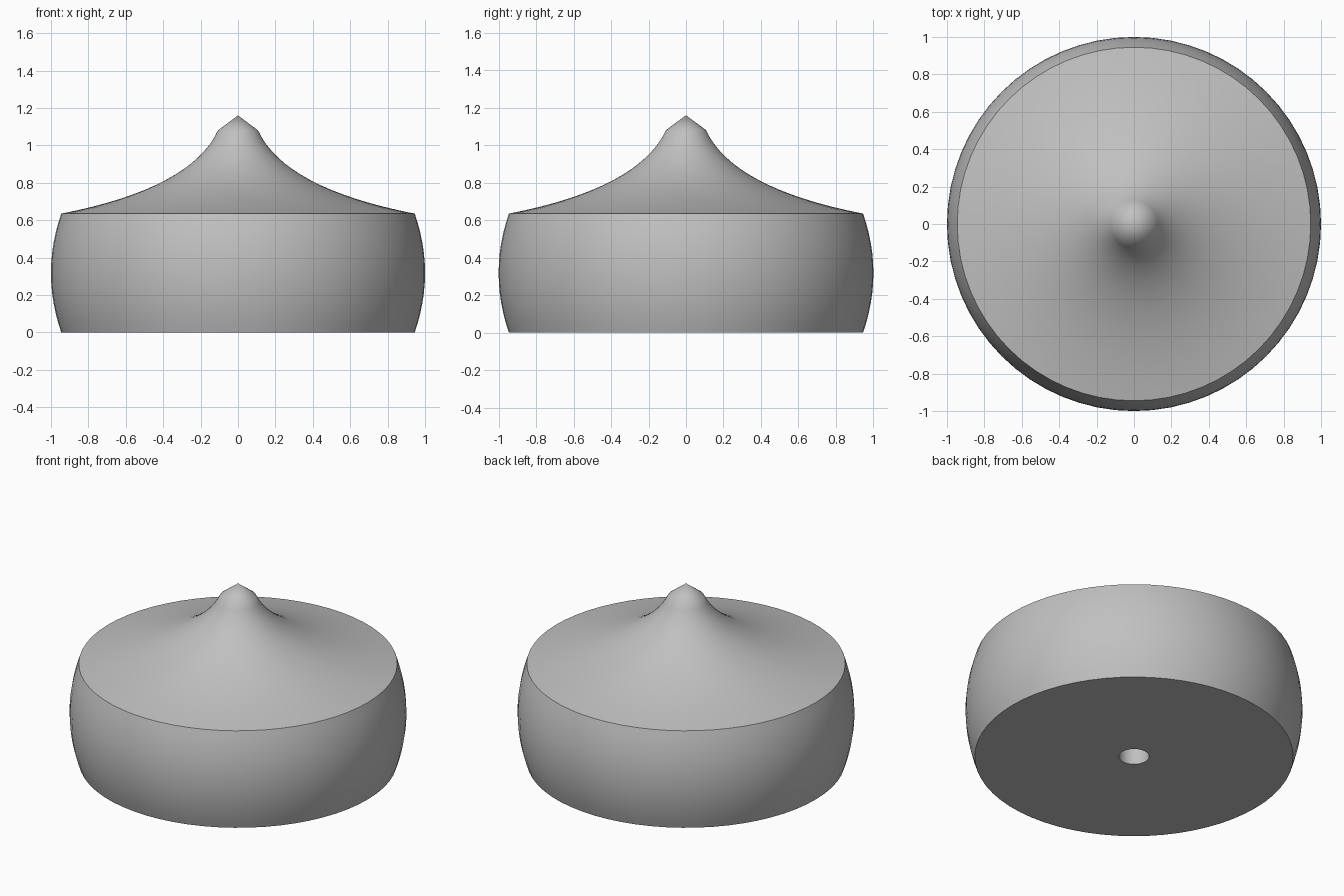
import bpy, bmesh, math
from mathutils import Vector

cube = bpy.data.objects.get("Cube")
if cube:
    bpy.data.objects.remove(cube, do_unlink=True)

SEGMENTS = 64
RIM, HEIGHT, BULGE = 0.945, 0.635, 0.055
BORE, BORE_DEPTH = 0.09, 0.3

# Single grey material
grey = bpy.data.materials.new("plain grey")
grey.use_nodes = True
colour = (0.53, 0.53, 0.53, 1)
grey.diffuse_color = colour
grey.node_tree.nodes["Principled BSDF"].inputs["Base Color"].default_value = colour


def curve_points(start, control, end, steps):
    """Quadratic curve sampled from start to end."""
    a, b, c = Vector(start), Vector(control), Vector(end)
    return [a * (1 - t) ** 2 + b * 2 * t * (1 - t) + c * t * t
            for t in (i / steps for i in range(steps + 1))]


# Half profile: blind bore, flat base, bulging side, concave shoulder, tip
profile = [Vector(p) for p in ((0, BORE_DEPTH), (BORE, BORE_DEPTH), (BORE, 0))]
profile += curve_points((RIM, 0), (RIM + 2 * BULGE, HEIGHT / 2), (RIM, HEIGHT), 12)
profile += curve_points((RIM, HEIGHT), (0.25, 0.77), (0.107, 1.08), 16)[1:]
profile.append(Vector((0, 1.16)))

# Revolve the profile about the vertical axis
bm = bmesh.new()
verts = [bm.verts.new((p.x, 0, p.y)) for p in profile]
edges = [bm.edges.new(pair) for pair in zip(verts, verts[1:])]
bmesh.ops.spin(bm, geom=verts + edges, cent=(0, 0, 0), axis=(0, 0, 1),
               angle=math.tau, steps=SEGMENTS, use_merge=False)
bmesh.ops.remove_doubles(bm, verts=bm.verts, dist=0.0005)
bmesh.ops.recalc_face_normals(bm, faces=bm.faces)

mesh = bpy.data.meshes.new("domed_knob")
bm.to_mesh(mesh)
bm.free()
mesh.materials.append(grey)
knob = bpy.data.objects.new("domed_knob", mesh)
bpy.context.collection.objects.link(knob)

# Smooth shading with crisp rims
bpy.ops.object.select_all(action="DESELECT")
knob.select_set(True)
bpy.context.view_layer.objects.active = knob
bpy.ops.object.shade_smooth_by_angle(angle=math.radians(35))
